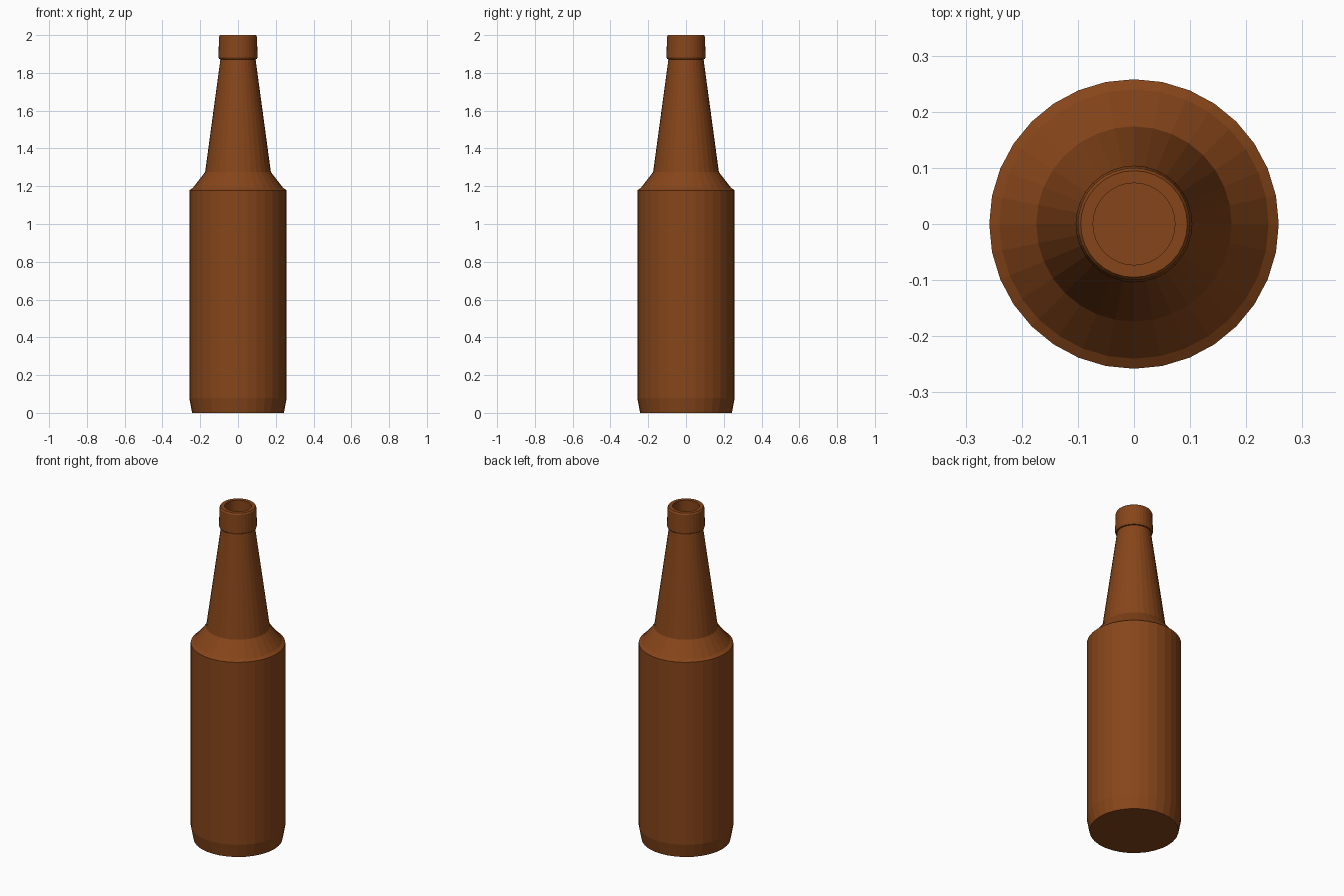
import bpy
import bmesh
from math import sin, cos, pi

if "Cube" in bpy.data.objects:
    bpy.data.objects.remove(bpy.data.objects["Cube"])

SIDES = 32

# Glass wall profile (radius, height): outside from base to rim, then back down inside
outer = [(0.243, 0.0), (0.258, 0.08), (0.258, 1.178), (0.24, 1.19),
         (0.174, 1.275), (0.093, 1.872), (0.1, 1.873), (0.104, 1.885),
         (0.1, 1.992), (0.095, 2.0)]
inner = [(0.073, 2.0), (0.073, 1.87), (0.154, 1.265), (0.235, 1.16),
         (0.235, 0.08), (0.22, 0.03)]


def lathe(name, profile, color):
    """Spin a profile about z, closing both ends with flat discs."""
    bm = bmesh.new()
    rings = [[bm.verts.new((r * cos(2 * pi * i / SIDES), r * sin(2 * pi * i / SIDES), z))
              for i in range(SIDES)] for r, z in profile]
    for a, b in zip(rings, rings[1:]):
        for i in range(SIDES):
            j = (i + 1) % SIDES
            bm.faces.new((a[i], a[j], b[j], b[i]))
    bm.faces.new(rings[0][::-1])
    bm.faces.new(rings[-1])
    bmesh.ops.recalc_face_normals(bm, faces=bm.faces)
    mesh = bpy.data.meshes.new(name)
    bm.to_mesh(mesh)
    bm.free()
    mat = bpy.data.materials.new(name + "_material")
    mat.diffuse_color = color
    mat.use_nodes = True
    mat.node_tree.nodes["Principled BSDF"].inputs["Base Color"].default_value = mat.diffuse_color
    mesh.materials.append(mat)
    obj = bpy.data.objects.new(name, mesh)
    bpy.context.collection.objects.link(obj)
    return obj


# Brown hollow bottle, faceted
lathe("bottle", outer + inner, (0.24, 0.06, 0.01, 1.0))
